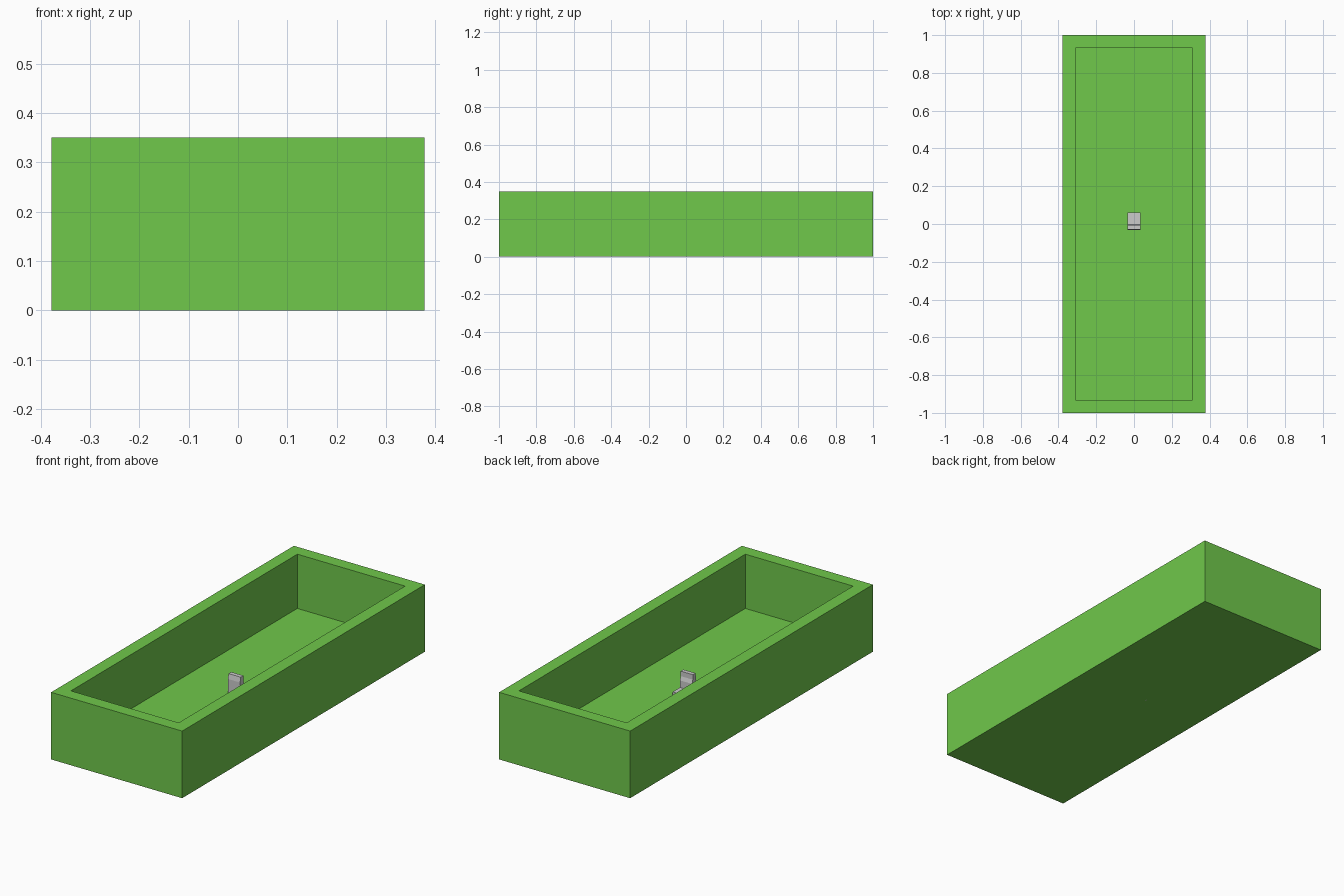
import bpy, bmesh

if "Cube" in bpy.data.objects:
    bpy.data.objects.remove(bpy.data.objects["Cube"])

def material(name, color):
    m = bpy.data.materials.new(name)
    m.diffuse_color = color
    m.use_nodes = True
    m.node_tree.nodes["Principled BSDF"].inputs["Base Color"].default_value = m.diffuse_color
    return m

def finish(bm, name, mat=None):
    bmesh.ops.recalc_face_normals(bm, faces=bm.faces)
    me = bpy.data.meshes.new(name)
    bm.to_mesh(me)
    bm.free()
    ob = bpy.data.objects.new(name, me)
    bpy.context.collection.objects.link(ob)
    if mat:
        me.materials.append(mat)
    return ob

# Open tray: box with an inset, sunken top
HX, HY, H, WALL, FLOOR = 0.378, 1.0, 0.35, 0.095, 0.067
bm = bmesh.new()
bmesh.ops.create_cube(bm, size=1)
for v in bm.verts:
    v.co = (v.co.x * 2 * HX, v.co.y * 2 * HY, (v.co.z + 0.5) * H)
bm.normal_update()
top = max(bm.faces, key=lambda f: f.calc_center_median().z)
bmesh.ops.inset_region(bm, faces=[top], thickness=WALL)
pit = bmesh.ops.extrude_discrete_faces(bm, faces=[top])["faces"][0]
for v in pit.verts:
    v.co.z = FLOOR
finish(bm, "tray", material("green", (0.16, 0.58, 0.07, 1)))

# Small grey stepped block on the tray floor, side profile in y, z
profile = [(-0.033, 0), (0.06, 0), (0.06, 0.085), (0, 0.085), (0, 0.122),
           (-0.006, 0.142), (-0.006, 0.168), (-0.028, 0.168), (-0.033, 0.142)]
bm = bmesh.new()
face = bm.faces.new([bm.verts.new((-0.035, y, z)) for y, z in profile])
ext = bmesh.ops.extrude_face_region(bm, geom=[face])["geom"]
bmesh.ops.translate(bm, vec=(0.07, 0, 0),
                    verts=[g for g in ext if isinstance(g, bmesh.types.BMVert)])
finish(bm, "floor_block")
